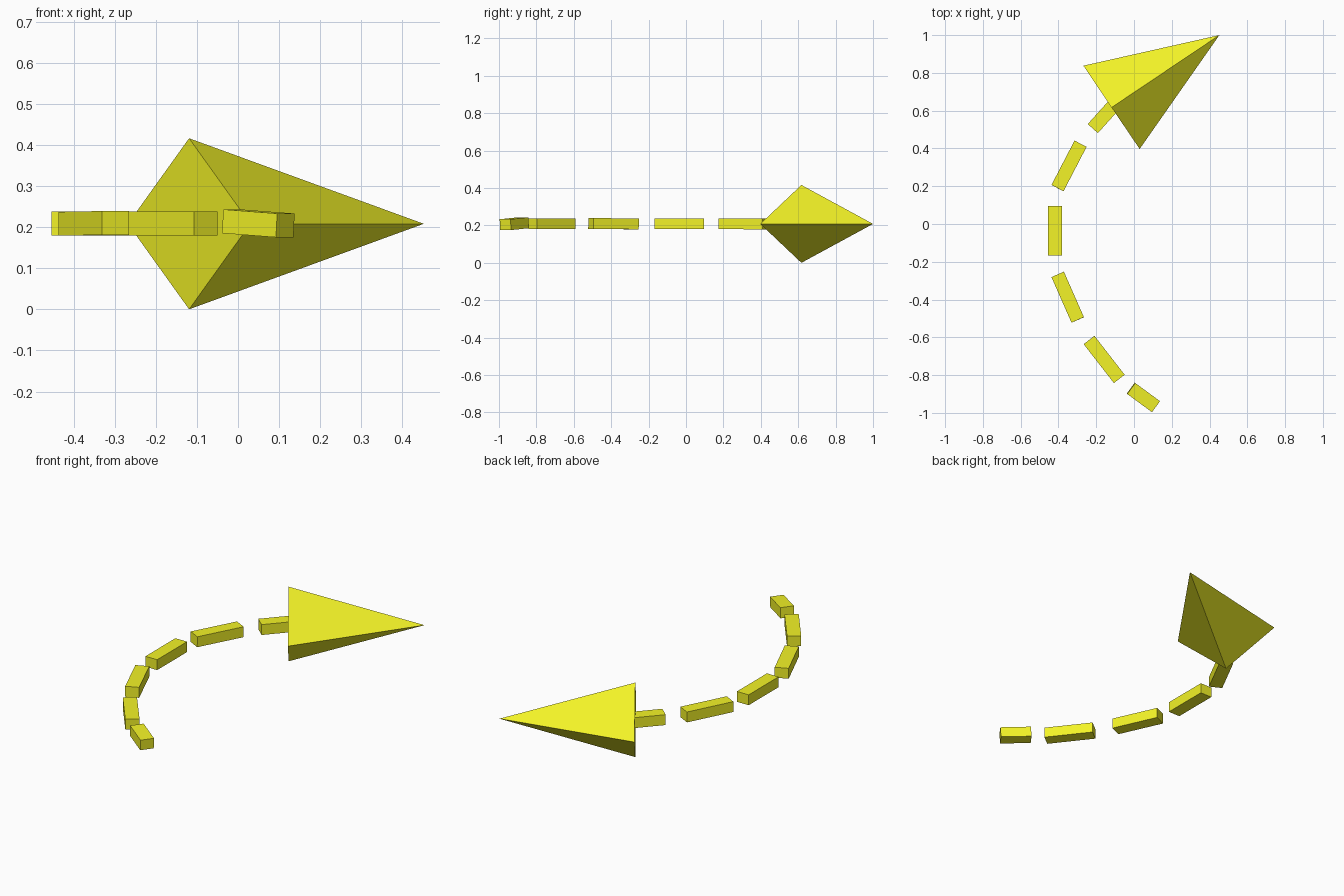
import bpy, bmesh
from mathutils import Vector, Matrix

if "Cube" in bpy.data.objects:
    bpy.data.objects.remove(bpy.data.objects["Cube"])

mat = bpy.data.materials.new("yellow")
mat.diffuse_color = (0.9, 0.9, 0.02, 1)
mat.use_nodes = True
mat.node_tree.nodes["Principled BSDF"].inputs["Base Color"].default_value = mat.diffuse_color


def finish(bm, name):
    bmesh.ops.recalc_face_normals(bm, faces=bm.faces)
    me = bpy.data.meshes.new(name)
    bm.to_mesh(me)
    bm.free()
    me.materials.append(mat)
    ob = bpy.data.objects.new(name, me)
    bpy.context.collection.objects.link(ob)
    return ob


def dash(name, a, b, width=0.072, height=0.058):
    """Box running from point a to point b."""
    a, b = Vector(a), Vector(b)
    along = b - a
    x = along.normalized()
    y = Vector((0, 0, 1)).cross(x).normalized()
    rot = Matrix((x, y, x.cross(y))).transposed().to_4x4()
    bm = bmesh.new()
    bmesh.ops.create_cube(bm, size=1, matrix=Matrix.Translation((a + b) / 2) @ rot
                          @ Matrix.Diagonal((along.length, width, height, 1)))
    finish(bm, name)


# Arrow head: four-sided pyramid lying on its side
bm = bmesh.new()
tip = bm.verts.new((0.452, 1.0, 0.208))
base = [bm.verts.new(p) for p in ((-0.268, 0.838, 0.208), (-0.119, 0.617, 0.416),
                                  (0.03, 0.397, 0.208), (-0.119, 0.617, 0))]
bm.faces.new(base)
for i in range(4):
    bm.faces.new((base[i], base[(i + 1) % 4], tip))
finish(bm, "arrow_head")

# Dashed curved shaft, from the head to the tail
dashes = [((-0.11, 0.625, 0.208), (-0.218, 0.505, 0.208)),
          ((-0.283, 0.425, 0.208), (-0.405, 0.190, 0.209)),
          ((-0.418, 0.096, 0.209), (-0.418, -0.168, 0.209)),
          ((-0.404, -0.267, 0.208), (-0.298, -0.508, 0.210)),
          ((-0.238, -0.614, 0.209), (-0.078, -0.820, 0.209)),
          ((-0.016, -0.870, 0.214), (0.115, -0.966, 0.204))]
for n, (a, b) in enumerate(dashes, 1):
    dash(f"shaft_dash_{n}", a, b)
